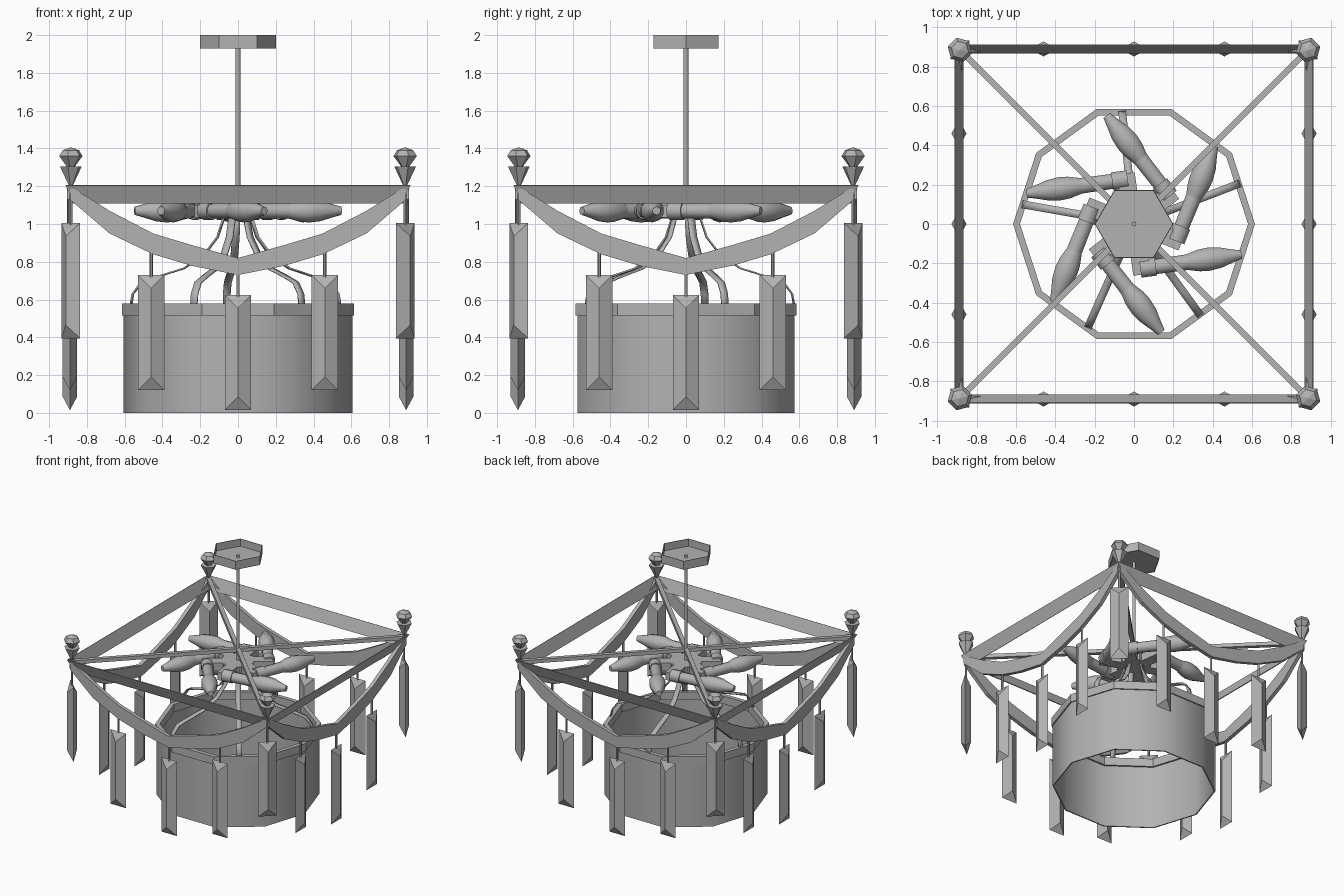
import bpy, math
from mathutils import Matrix, Vector

cube = bpy.data.objects.get("Cube")
if cube:
    bpy.data.objects.remove(cube)

grey = bpy.data.materials.new("plain_grey")
grey.use_nodes = True
GREY = (0.45, 0.45, 0.45, 1)
grey.diffuse_color = GREY
grey.node_tree.nodes["Principled BSDF"].inputs["Base Color"].default_value = GREY


def turn(degrees):
    return Matrix.Rotation(math.radians(degrees), 4, 'Z')


def make(name, verts, faces, matrix=Matrix(), smooth=0, thick=0):
    """Mesh object with baked transform, optional thickness and smoothing."""
    mesh = bpy.data.meshes.new(name)
    mesh.from_pydata([matrix @ Vector(v) for v in verts], [], faces)
    mesh.materials.append(grey)
    obj = bpy.data.objects.new(name, mesh)
    bpy.context.collection.objects.link(obj)
    if thick:
        mod = obj.modifiers.new("thickness", 'SOLIDIFY')
        mod.thickness = thick
        mod.offset = 0
    if smooth:
        bpy.ops.object.select_all(action='DESELECT')
        obj.select_set(True)
        bpy.context.view_layer.objects.active = obj
        bpy.ops.object.shade_smooth_by_angle(angle=math.radians(smooth))
    return obj


def lathe(name, profile, sides, matrix=Matrix(), closed=False, caps=True, smooth=0):
    """Spin (radius, height) points around z."""
    verts = [(r * math.cos(math.tau * k / sides), r * math.sin(math.tau * k / sides), z)
             for r, z in profile for k in range(sides)]
    n = len(profile)
    faces = []
    for i in range(n if closed else n - 1):
        a, b = i * sides, (i + 1) % n * sides
        for k in range(sides):
            m = (k + 1) % sides
            faces.append((a + k, a + m, b + m, b + k))
    if caps and not closed:
        faces.append(tuple(reversed(range(sides))))
        faces.append(tuple(range((n - 1) * sides, n * sides)))
    return make(name, verts, faces, matrix, smooth)


def box(name, lo, hi, matrix=Matrix()):
    verts = [(x, y, z) for z in (lo[2], hi[2]) for y in (lo[1], hi[1]) for x in (lo[0], hi[0])]
    faces = [(0, 2, 3, 1), (4, 5, 7, 6), (0, 1, 5, 4), (1, 3, 7, 5), (3, 2, 6, 7), (2, 0, 4, 6)]
    return make(name, verts, faces, matrix)


def crystal(name, top, hook, matrix):
    """Chisel-ended diamond prism on a short wire."""
    w, d, length, bevel = 0.07, 0.038, 0.61, 0.07
    low = top - length
    verts = [(-w, 0, low), (w, 0, low), (0, -d, low + bevel), (0, d, low + bevel),
             (-w, 0, top), (w, 0, top), (0, -d, top - bevel), (0, d, top - bevel)]
    faces = [(0, 2, 6, 4), (2, 1, 5, 6), (1, 3, 7, 5), (3, 0, 4, 7),
             (0, 1, 2), (1, 0, 3), (4, 6, 5), (5, 7, 4)]
    make(name, verts, faces, matrix)
    lathe(name + "_wire", [(0.009, top - 0.03), (0.009, hook)], 6, matrix)


# Ceiling canopy (open cup) and hanging rod
lathe("ceiling_canopy", [(0.001, 1.935), (0.195, 1.935), (0.2, 1.93), (0.2, 2.0), (0.195, 2.0),
                         (0.195, 1.94), (0.001, 1.94)], 6, closed=True)
lathe("hanging_rod", [(0.013, 1.05), (0.013, 1.96)], 8, smooth=50)

# Diagonal braces of the square frame
for angle in (45, 135):
    box("diagonal_brace", (-1.25, -0.016, 1.17), (1.25, 0.016, 1.2), turn(angle))

# Swag outline: half of (x, lower z, upper z), then mirrored
half = [(0.89, 1.13, 1.2), (0.68, 0.95, 1.07), (0.45, 0.84, 0.95), (0.25, 0.78, 0.89)]
swag = [(-x, a, b) for x, a, b in half] + [(0, 0.73, 0.82)] + half[::-1]

for side in range(4):
    m = turn(90 * side)
    # Sloping frame rail
    make("frame_rail", [(-0.91, -0.91, 1.205), (0.91, -0.91, 1.205),
                        (0.87, -0.87, 1.11), (-0.87, -0.87, 1.11)],
         [(0, 3, 2, 1)], m, thick=0.006)
    # Draped swag
    verts, faces = [], []
    for x, a, b in swag:
        verts += [(x, -0.905, a), (x, -0.905, b), (x, -0.875, b), (x, -0.875, a)]
    for i in range(len(swag) - 1):
        for k in range(4):
            p, q = 4 * i + k, 4 * i + (k + 1) % 4
            faces.append((p, p + 4, q + 4, q))
    end = len(verts) - 4
    faces += [(0, 1, 2, 3), (end + 3, end + 2, end + 1, end)]
    make("swag", verts, faces, m)
    # Hanging crystals
    for x in (-0.46, 0, 0.46):
        top, hook = (0.73, 0.87) if x else (0.625, 0.75)
        crystal("side_crystal", top, hook, m @ Matrix.Translation((x, -0.89, 0)))
    corner = m @ Matrix.Translation((0.885, -0.885, 0)) @ turn(45)
    crystal("corner_crystal", 1.005, 1.17, corner)
    # Corner finial
    lathe("finial_cone", [(0.004, 1.19), (0.06, 1.305)], 6, corner)
    lathe("finial_knob", [(0.012, 1.29), (0.064, 1.36), (0.045, 1.39), (0.004, 1.405)], 6, corner)

# Hub with six tangential lamps
lathe("hub", [(0.13, 1.035), (0.13, 1.1)], 6, turn(8))
for k in range(6):
    m = turn(8 + 60 * k)
    box("hub_arm", (-0.04, -0.26, 1.035), (0.05, 0, 1.1), m)
    axis = m @ Matrix.Translation((0, -0.23, 1.07)) @ Matrix.Rotation(math.pi / 2, 4, 'Y')
    lathe("lamp_socket", [(0.048, 0), (0.048, 0.08), (0.04, 0.08), (0.042, 0.24)], 10, axis, smooth=40)
    lathe("bulb", [(0.042, 0.24), (0.058, 0.3), (0.062, 0.35), (0.055, 0.41),
                   (0.036, 0.47), (0.022, 0.52)], 10, axis, smooth=40)

# Open drum shade with a flat-sided rim
lathe("drum_shade", [(0.605, 0), (0.605, 0.54), (0.595, 0.54), (0.595, 0)], 10,
      closed=True, smooth=40)
lathe("drum_rim", [(0.615, 0.515), (0.615, 0.58), (0.58, 0.58), (0.58, 0.515)], 10, closed=True)

# Curved straps from hub to drum
path = [(0.07, 1.05), (0.11, 0.93), (0.18, 0.84), (0.29, 0.765), (0.42, 0.725),
        (0.52, 0.69), (0.565, 0.63), (0.58, 0.54)]
for angle in (96, 21, -54, -114, 170):
    verts = [(r, s, z) for r, z in path for s in (-0.02, 0.02)]
    faces = [(2 * i, 2 * i + 1, 2 * i + 3, 2 * i + 2) for i in range(len(path) - 1)]
    make("drum_strap", verts, faces, turn(angle), smooth=50, thick=0.008)
